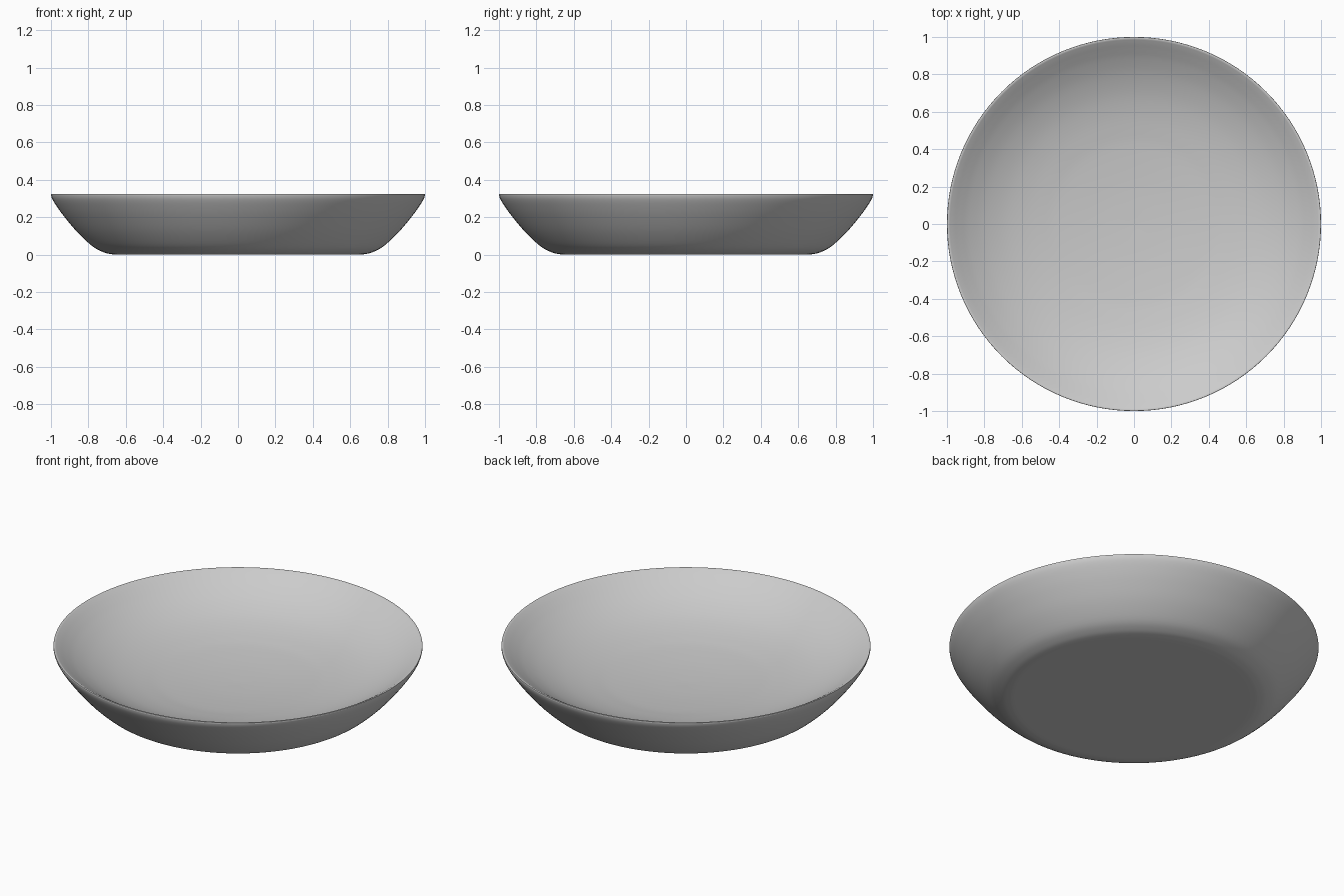
import bpy, bmesh, math
from mathutils import Vector

if "Cube" in bpy.data.objects:
    bpy.data.objects.remove(bpy.data.objects["Cube"])

# Cross-section control points (radius, height)
OUTER = [(0.0, 0.0), (0.35, 0.0), (0.62, 0.0), (0.68, 0.003), (0.725, 0.015), (0.78, 0.046),
         (0.86, 0.121), (0.93, 0.204), (0.972, 0.262), (0.993, 0.297), (1.0, 0.318)]
RIM = [(0.999, 0.324), (0.995, 0.325)]
INNER = [(0.988, 0.323), (0.965, 0.309), (0.93, 0.286), (0.88, 0.255), (0.80, 0.214),
         (0.70, 0.176), (0.60, 0.150), (0.50, 0.132), (0.40, 0.119), (0.20, 0.105), (0.0, 0.100)]


def smooth_path(pts, steps=4):
    """Catmull-Rom curve through the points."""
    p = [Vector((r, 0, z)) for r, z in pts]
    p = [p[0]] + p + [p[-1]]
    out = []
    for a, b, c, d in zip(p, p[1:], p[2:], p[3:]):
        for i in range(steps):
            t = i / steps
            out.append(0.5 * (2 * b + (c - a) * t + (2 * a - 5 * b + 4 * c - d) * t**2
                              + (3 * b - a - 3 * c + d) * t**3))
    return out + [p[-1]]


def lathe(name, path, sides=128):
    bm = bmesh.new()
    verts = [bm.verts.new(co) for co in path]
    edges = [bm.edges.new(pair) for pair in zip(verts, verts[1:])]
    bmesh.ops.spin(bm, geom=verts + edges, cent=(0, 0, 0), axis=(0, 0, 1),
                   angle=math.tau, steps=sides, use_merge=False)
    bmesh.ops.remove_doubles(bm, verts=bm.verts[:], dist=1e-5)
    bmesh.ops.recalc_face_normals(bm, faces=bm.faces[:])
    mesh = bpy.data.meshes.new(name)
    bm.to_mesh(mesh)
    bm.free()
    obj = bpy.data.objects.new(name, mesh)
    bpy.context.collection.objects.link(obj)
    bpy.context.view_layer.objects.active = obj
    obj.select_set(True)
    bpy.ops.object.shade_smooth_by_angle(angle=math.radians(40))
    return obj


# Shallow bowl: flat base, flared outside, gently dished inside
lathe("bowl", smooth_path(OUTER) + [Vector((r, 0, z)) for r, z in RIM] + smooth_path(INNER))
